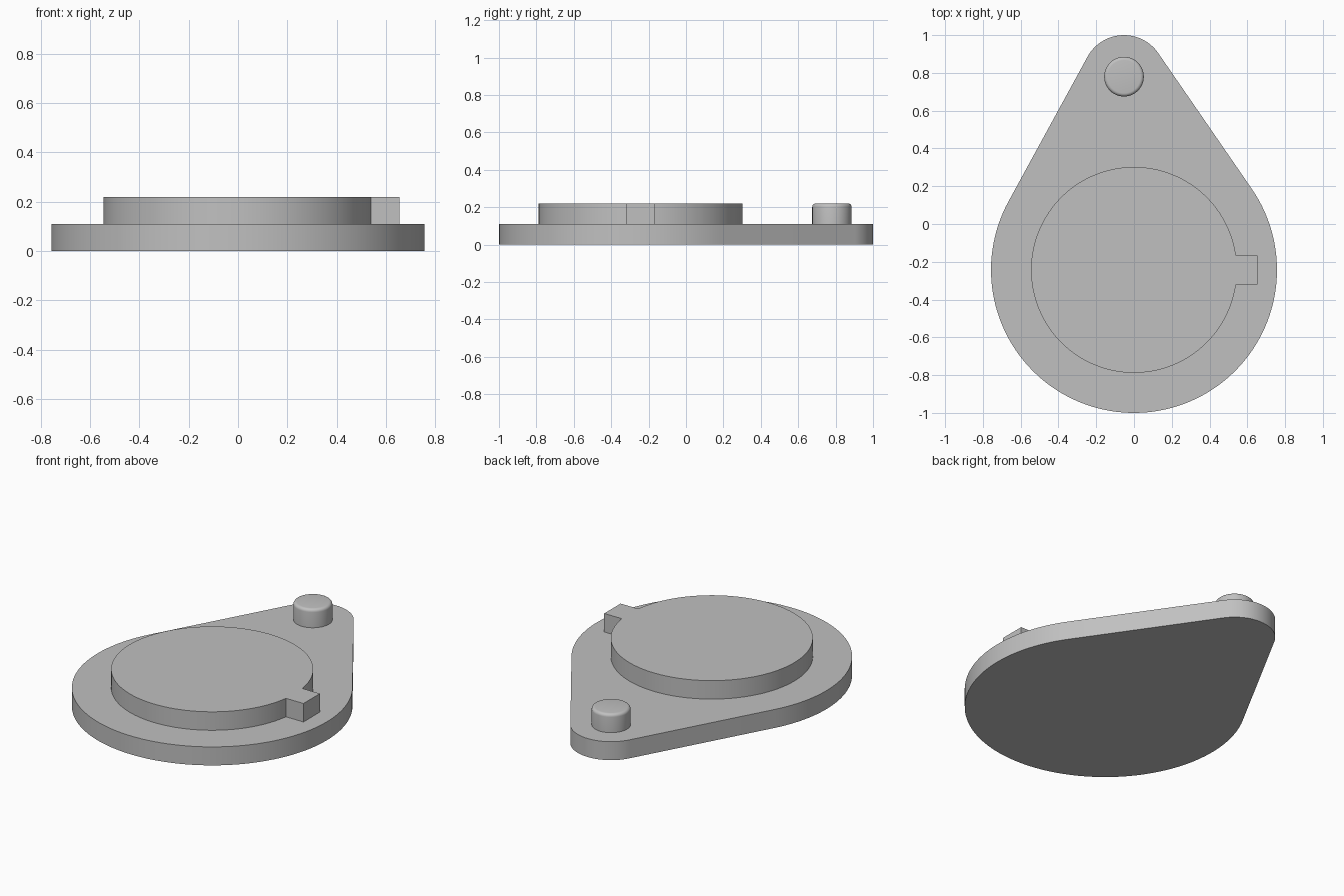
import bpy, bmesh
from math import sin, cos, acos, asin, atan2, hypot, pi, radians

if "Cube" in bpy.data.objects:
    bpy.data.objects.remove(bpy.data.objects["Cube"], do_unlink=True)

grey = bpy.data.materials.new("plain grey")
grey.use_nodes = True
colour = (0.53, 0.53, 0.53, 1)
grey.diffuse_color = colour
grey.node_tree.nodes["Principled BSDF"].inputs["Base Color"].default_value = colour

BIG = (0.0, -0.243)
SMALL = (-0.053, 0.78)
R_BIG, R_SMALL = 0.757, 0.22
THICK, TOP = 0.11, 0.22


def arc(centre, radius, start, end, steps):
    """Points along an arc, both ends included."""
    angles = [start + (end - start) * i / steps for i in range(steps + 1)]
    return [(centre[0] + radius * cos(a), centre[1] + radius * sin(a)) for a in angles]


def finish(name, bm):
    bmesh.ops.recalc_face_normals(bm, faces=bm.faces)
    mesh = bpy.data.meshes.new(name)
    bm.to_mesh(mesh)
    bm.free()
    mesh.materials.append(grey)
    obj = bpy.data.objects.new(name, mesh)
    bpy.context.collection.objects.link(obj)
    bpy.ops.object.select_all(action='DESELECT')
    obj.select_set(True)
    bpy.context.view_layer.objects.active = obj
    bpy.ops.object.shade_smooth_by_angle(angle=radians(30))
    return obj


def extrude_outline(name, outline, low, high):
    bm = bmesh.new()
    face = bm.faces.new([bm.verts.new((x, y, low)) for x, y in outline])
    side = bmesh.ops.extrude_face_region(bm, geom=[face], use_keep_orig=True)["geom"]
    for v in side:
        if isinstance(v, bmesh.types.BMVert):
            v.co.z = high
    return finish(name, bm)


# Teardrop plate: two arcs joined by their outer tangent lines
dx, dy = SMALL[0] - BIG[0], SMALL[1] - BIG[1]
axis = atan2(dy, dx)
spread = acos((R_BIG - R_SMALL) / hypot(dx, dy))
plate = arc(SMALL, R_SMALL, axis - spread, axis + spread, 40)
plate += arc(BIG, R_BIG, axis + spread, axis - spread + 2 * pi, 96)
extrude_outline("base_plate", plate, 0, THICK)

# Raised disc with a square key on its left side
R_DISC, KEY_HALF, KEY_END = 0.545, 0.077, 0.655
gap = asin(KEY_HALF / R_DISC)
disc = arc(BIG, R_DISC, gap, 2 * pi - gap, 120)
disc += [(KEY_END, BIG[1] - KEY_HALF), (KEY_END, BIG[1] + KEY_HALF)]
extrude_outline("keyed_disc", disc, THICK, TOP)

# Locating pin with a rounded top rim
R_PIN, ROUND = 0.105, 0.018
bm = bmesh.new()
profile = [(R_PIN, THICK)] + arc((R_PIN - ROUND, TOP - ROUND), ROUND, 0, pi / 2, 5)
rings = [[bm.verts.new((x, y, z)) for x, y in arc(SMALL, r, 0, 2 * pi, 48)[:-1]]
         for r, z in profile]
for lower, upper in zip(rings, rings[1:]):
    for i in range(len(lower)):
        bm.faces.new((lower[i - 1], lower[i], upper[i], upper[i - 1]))
bm.faces.new(rings[0])
bm.faces.new(rings[-1])
finish("locating_pin", bm)
